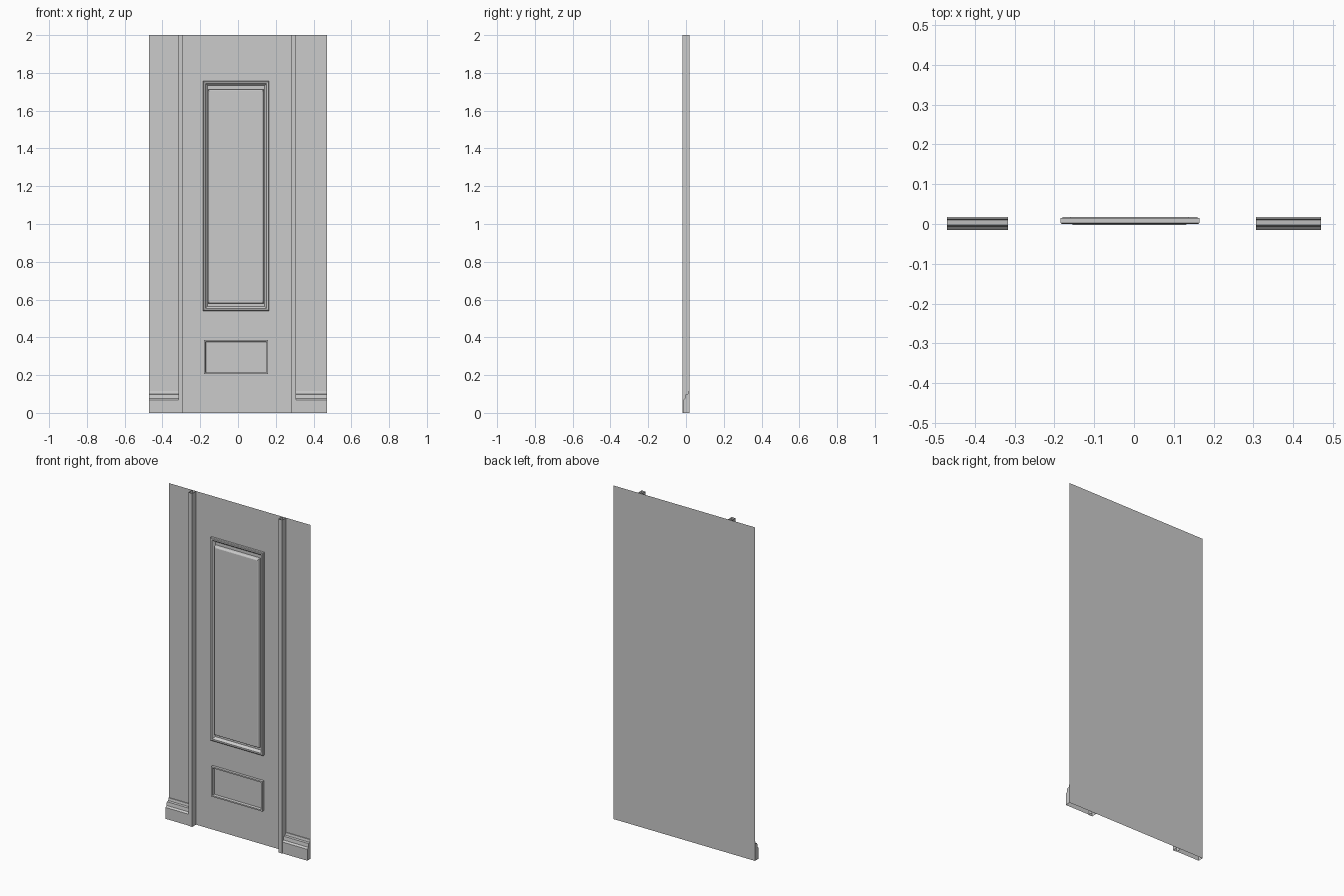
import bpy, bmesh

if "Cube" in bpy.data.objects:
    bpy.data.objects.remove(bpy.data.objects["Cube"])

BACK = 0.018


def make(name, verts, faces):
    mesh = bpy.data.meshes.new(name)
    mesh.from_pydata(verts, [], faces)
    obj = bpy.data.objects.new(name, mesh)
    bpy.context.collection.objects.link(obj)
    return obj


def rings(name, x0, x1, z0, z1, profile, fill=False):
    """Mitred rectangular moulding; profile = (inset from outer edge, y)."""
    verts, faces = [], []
    for d, y in profile:
        verts += [(x0 + d, y, z0 + d), (x1 - d, y, z0 + d),
                  (x1 - d, y, z1 - d), (x0 + d, y, z1 - d)]
    for r in range(len(profile) - 1):
        for i in range(4):
            a, b = 4 * r + i, 4 * r + (i + 1) % 4
            faces.append((a, b, b + 4, a + 4))
    if fill:
        n = len(verts)
        faces.append((n - 4, n - 3, n - 2, n - 1))
    return make(name, verts, faces)


def skirting(name, x0, x1, profile):
    """Sweep a (y, z) profile along x, with closed ends."""
    n = len(profile)
    verts = [(x, y, z) for x in (x0, x1) for y, z in profile]
    faces = [(i, i + n, i + n + 1, i + 1) for i in range(n - 1)]
    faces += [tuple(range(n)), tuple(reversed(range(n, 2 * n)))]
    return make(name, verts, faces)


# thin backing sheet
make("wall_sheet", [(-0.47, BACK, 0), (0.47, BACK, 0), (0.47, BACK, 2), (-0.47, BACK, 2)],
     [(0, 1, 2, 3)])

# full-height square trims, open at both ends
for name, x0, x1 in (("left_trim", -0.316, -0.291), ("right_trim", 0.281, 0.306)):
    path = [(x0, BACK), (x0, -0.018), (x1, -0.018), (x1, BACK)]
    make(name, [(x, y, z) for z in (0, 2) for x, y in path],
         [(i, i + 1, i + 5, i + 4) for i in range(3)])

# stepped skirting boards outside the trims
skirt = [(BACK, 0), (-0.015, 0), (-0.015, 0.068), (-0.006, 0.077), (-0.003, 0.098),
         (0.010, 0.100), (0.013, 0.115), (BACK, 0.115)]
skirting("left_skirting", -0.47, -0.316, skirt[1:] + skirt[:1])
skirting("right_skirting", 0.306, 0.47, skirt[1:] + skirt[:1])

# tall panel: outer moulding and raised centre
rings("tall_panel_moulding", -0.185, 0.165, 0.54, 1.757,
      [(0, 0.015), (0, 0.003), (0.004, 0.0), (0.013, 0.0), (0.016, 0.006), (0.024, 0.015)])
rings("tall_panel_centre", -0.16, 0.137, 0.578, 1.713,
      [(0, BACK), (0.002, 0.004), (0.005, -0.001), (0.009, -0.003)], fill=True)

# small lower panel frame
rings("lower_panel_moulding", -0.18, 0.16, 0.205, 0.385,
      [(0, BACK), (0, 0.002), (0.008, 0.002), (0.010, BACK)])

# consistent outward normals
for obj in bpy.context.collection.objects:
    bm = bmesh.new()
    bm.from_mesh(obj.data)
    bmesh.ops.recalc_face_normals(bm, faces=bm.faces)
    bm.to_mesh(obj.data)
    bm.free()
